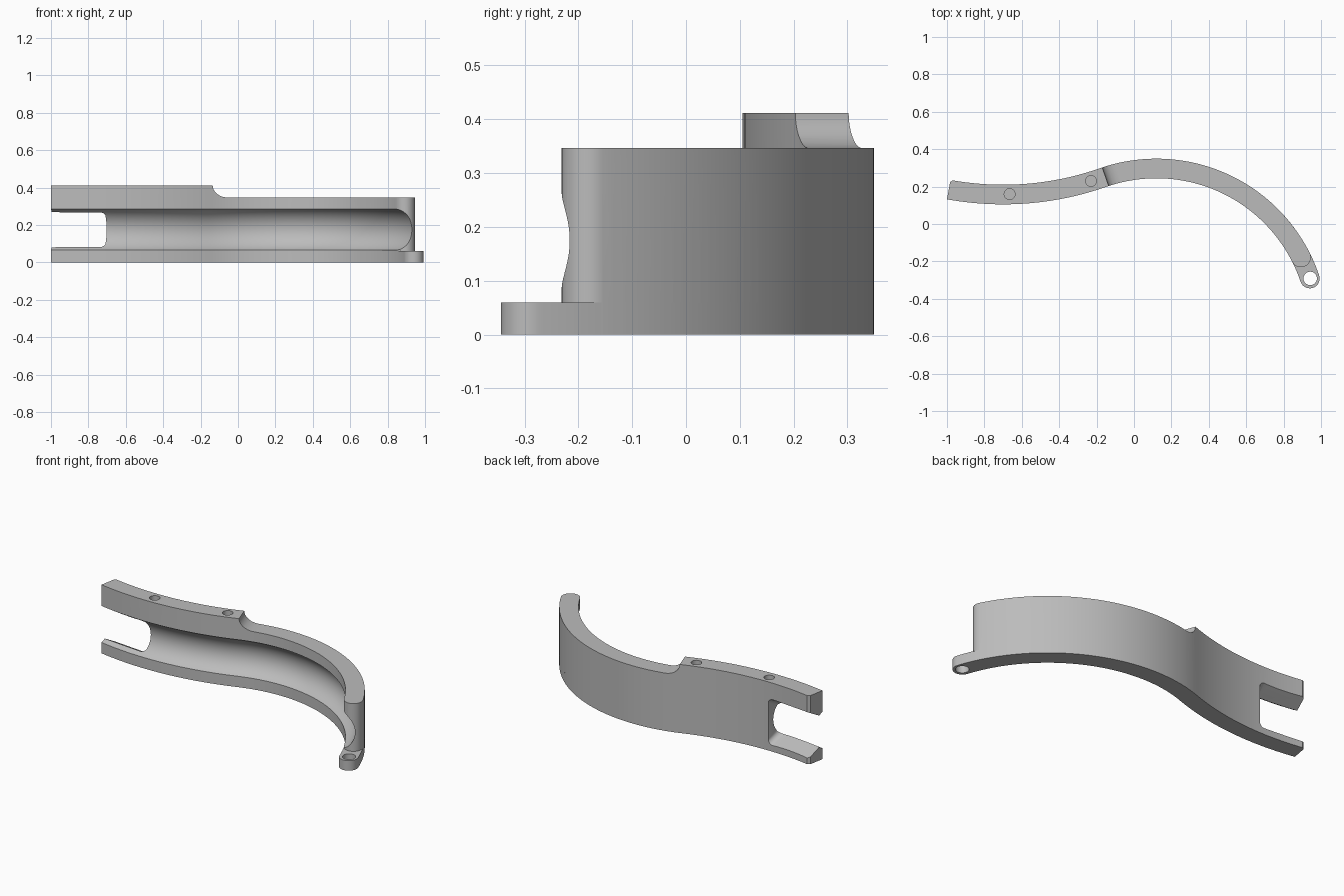
import bpy, bmesh
from math import sin, cos, pi, radians, sqrt, asin
from mathutils import Vector

cube = bpy.data.objects.get("Cube")
if cube:
    bpy.data.objects.remove(cube)

grey = bpy.data.materials.new("plain_grey")
grey.use_nodes = True
colour = (0.5, 0.5, 0.5, 1)
grey.diffuse_color = colour
grey.node_tree.nodes["Principled BSDF"].inputs["Base Color"].default_value = colour

# The plan is two tangent arcs forming an S
HALF = 0.0525
C1, R1 = Vector((-0.70, 1.775)), 1.6175
C2 = Vector((0.12, -0.569))
R2 = (C2 - C1).length - R1
JOIN = asin((C2.x - C1.x) / (R1 + R2))
START = -0.1806


def centreline(start, end, n1=28, n2=60):
    """Points on the S with unit normals towards the back."""
    rows = []
    if start < JOIN:
        for i in range(n1):
            a = start + (JOIN - start) * i / n1
            d = Vector((sin(a), -cos(a)))
            rows.append((C1 + d * R1, -d))
        first = pi / 2 + JOIN
    else:
        first = start
    for i in range(n2 + 1):
        a = first + (end - first) * i / n2
        d = Vector((cos(a), sin(a)))
        rows.append((C2 + d * R2, d))
    return rows


def loft(name, rings):
    """Closed solid through rings that have equal point counts."""
    bm = bmesh.new()
    vs = [[bm.verts.new(p) for p in ring] for ring in rings]
    n = len(vs[0])
    for a, b in zip(vs, vs[1:]):
        for i in range(n):
            j = (i + 1) % n
            bm.faces.new((a[i], a[j], b[j], b[i]))
    bm.faces.new(vs[0][::-1])
    bm.faces.new(vs[-1])
    bmesh.ops.recalc_face_normals(bm, faces=bm.faces)
    mesh = bpy.data.meshes.new(name)
    bm.to_mesh(mesh)
    bm.free()
    mesh.materials.append(grey)
    ob = bpy.data.objects.new(name, mesh)
    bpy.context.collection.objects.link(ob)
    return ob


def prism(name, outline, z0, z1):
    return loft(name, [[(p[0], p[1], z) for p in outline] for z in (z0, z1)])


def ribbon(name, start, end, z0, z1, chamfer=0.0):
    """Curved bar with a rounded right end."""
    rows = centreline(start, end)
    front = [p - n * HALF for p, n in rows]
    back = [p + n * HALF for p, n in rows][::-1]
    p, n = rows[-1]
    along = Vector((n.y, -n.x))
    cap = [p + (along * sin(t) - n * cos(t)) * HALF
           for t in (pi * i / 20 for i in range(1, 20))]
    if chamfer:
        corner = back.pop()
        n0 = rows[0][1]
        back += [corner + Vector((n0.y, -n0.x)) * chamfer, corner - n0 * chamfer]
    return prism(name, front + cap + back, z0, z1)


def cylinder(name, x, y, r, z0, z1):
    ring = [(x + r * cos(t), y + r * sin(t)) for t in (pi * i / 20 for i in range(40))]
    return prism(name, ring, z0, z1)


def combine(target, other, operation):
    mod = target.modifiers.new(other.name, 'BOOLEAN')
    mod.operation, mod.solver, mod.object = operation, 'EXACT', other
    bpy.context.view_layer.objects.active = target
    bpy.ops.object.modifier_apply(modifier=mod.name)
    bpy.data.objects.remove(other)


# Main curved body and low eyelet at its right end
body = ribbon("curved_bracket", START, radians(26.8), 0, 0.412, 0.012)
combine(body, ribbon("eyelet_tab", radians(50), radians(18.7), 0, 0.06), 'UNION')

# Lowered top on the right with a concave step
side = Vector((sin(JOIN), -cos(JOIN)))
tangent = Vector((cos(JOIN), sin(JOIN)))
origin = C1 + side * R1 + tangent * 0.014
profile = [(0, 0.6), (0, 0.412)]
for i in range(1, 13):
    t = pi / 2 * i / 12
    profile.append((0.085 * (1 - cos(t)), 0.412 - 0.065 * sin(t)))
profile += [(1.8, 0.347), (1.8, 0.6)]
rings = []
for w in (-0.8, 1.5):
    base = origin + side * w
    rings.append([(*(base + tangent * s), z) for s, z in profile])
combine(body, loft("step_cutter", rings), 'DIFFERENCE')

# Round-bottomed channel along the front
MID, R, OFF = 0.175, 0.121, 0.051
spread = asin(0.11 / R)
section = [(-0.04, MID - 0.11)]
for i in range(25):
    t = spread * (i / 12 - 1)
    section.append((R * cos(t) - OFF, MID + R * sin(t)))
section.append((-0.04, MID + 0.11))
rings = [[(*(p + n * (d - HALF)), z) for d, z in section]
         for p, n in centreline(START - 0.03, radians(8))]
combine(body, loft("channel_cutter", rings), 'DIFFERENCE')

# Open slot at the left end, flaring towards the back
tilt = -0.09
along, inward = Vector((cos(tilt), sin(tilt))), Vector((-sin(tilt), cos(tilt)))
anchor = C1 - inward * (R1 + HALF)
rings = []
for depth in (-0.02, 0.14):
    half = 0.092 + 0.55 * (depth - 0.027)
    stop, r = 0.13 + 0.15 * depth, 0.03
    outline = [(-0.3, -half)]
    for i in range(9):
        t = pi / 2 * (i / 8 - 1)
        outline.append((stop - r + r * cos(t), -half + r + r * sin(t)))
    outline += [(s, -z) for s, z in outline[::-1]]
    rings.append([(*(anchor + along * s + inward * depth), MID + z) for s, z in outline])
combine(body, loft("slot_cutter", rings), 'DIFFERENCE')

# Eyelet hole and two blind holes in the top
combine(body, cylinder("eyelet_hole", 0.942, -0.291, 0.036, -0.1, 0.2), 'DIFFERENCE')
for x, y in ((-0.665, 0.16), (-0.23, 0.23)):
    combine(body, cylinder("top_hole", x, y, 0.029, 0.33, 0.5), 'DIFFERENCE')

bpy.ops.object.select_all(action='DESELECT')
body.select_set(True)
bpy.context.view_layer.objects.active = body
bpy.ops.object.shade_smooth_by_angle(angle=radians(30))
